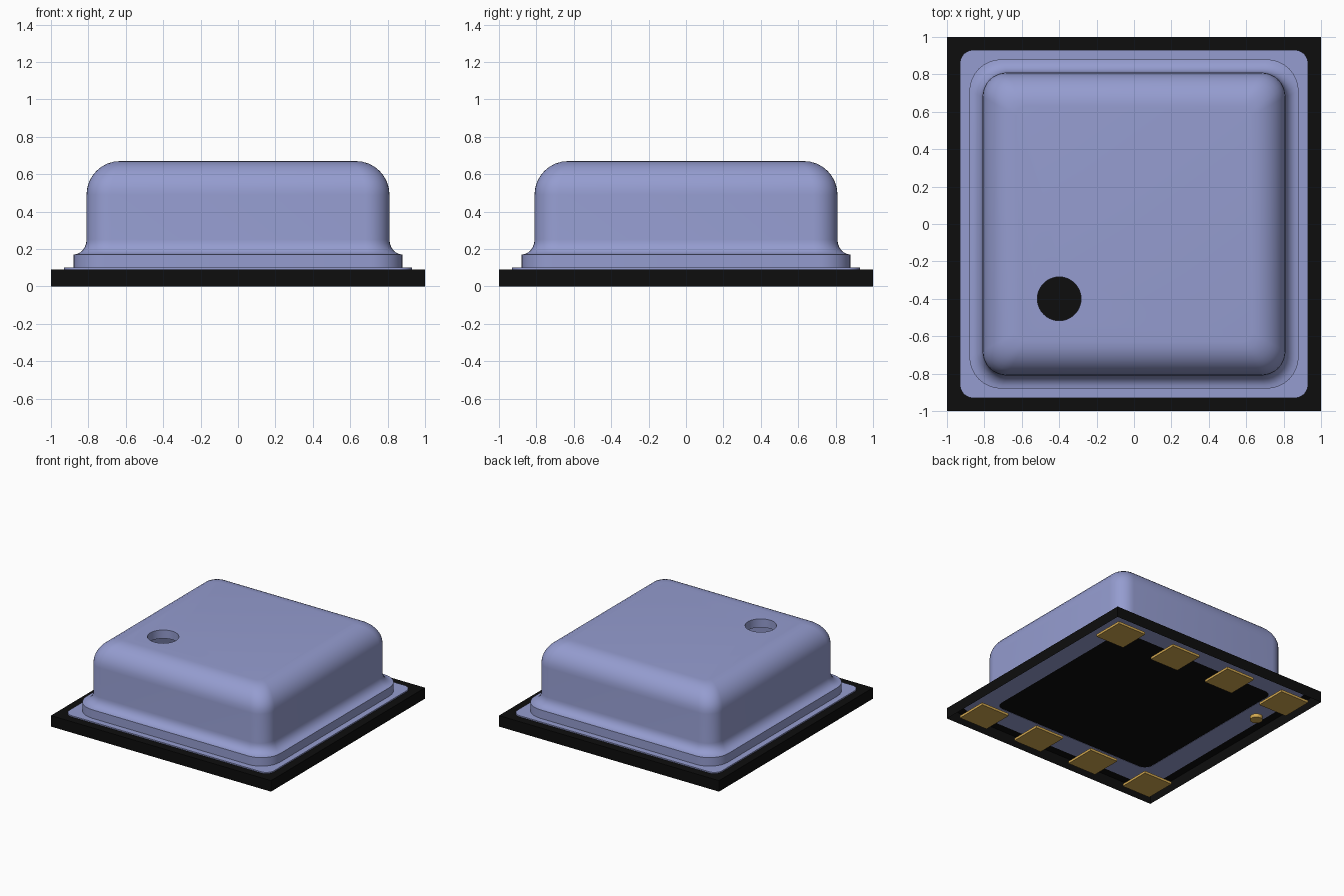
import bpy, bmesh, math
from mathutils import Matrix

cube = bpy.data.objects.get("Cube")
if cube:
    bpy.data.objects.remove(cube, do_unlink=True)


def material(name, rgb):
    m = bpy.data.materials.new(name)
    m.use_nodes = True
    m.diffuse_color = (*rgb, 1)
    m.node_tree.nodes["Principled BSDF"].inputs["Base Color"].default_value = (*rgb, 1)
    return m


BLUE = material("blue grey metal", (0.30, 0.335, 0.63))
BLACK = material("black substrate", (0.004, 0.004, 0.004))
GOLD = material("gold contact", (0.64, 0.39, 0.08))


def make_object(name, bm, mat):
    mesh = bpy.data.meshes.new(name)
    bm.to_mesh(mesh)
    bm.free()
    if mat:
        mesh.materials.append(mat)
    obj = bpy.data.objects.new(name, mesh)
    bpy.context.scene.collection.objects.link(obj)
    return obj


def box(name, x, y, z0, z1, width, mat, open_bottom=False):
    bm = bmesh.new()
    place = Matrix.Translation((x, y, (z0 + z1) / 2)) @ Matrix.Diagonal((width, width, z1 - z0, 1))
    bmesh.ops.create_cube(bm, size=1, matrix=place)
    if open_bottom:
        bm.normal_update()
        bmesh.ops.delete(bm, geom=[f for f in bm.faces if f.normal.z < -0.5], context='FACES')
    return make_object(name, bm, mat)


def cylinder(name, x, y, z0, z1, radius, mat, sides=32):
    bm = bmesh.new()
    bmesh.ops.create_cone(bm, cap_ends=True, segments=sides, radius1=radius, radius2=radius,
                          depth=z1 - z0, matrix=Matrix.Translation((x, y, (z0 + z1) / 2)))
    return make_object(name, bm, mat)


def smooth(obj):
    bpy.ops.object.select_all(action='DESELECT')
    obj.select_set(True)
    bpy.context.view_layer.objects.active = obj
    bpy.ops.object.shade_smooth_by_angle(angle=math.radians(32))


def rounded_square(bm, half, radius, z, steps=8):
    """One closed ring of vertices."""
    ring = []
    for corner in range(4):
        mid = math.pi / 4 + corner * math.pi / 2
        cx = math.copysign(half - radius, math.cos(mid))
        cy = math.copysign(half - radius, math.sin(mid))
        for i in range(steps + 1):
            a = corner * math.pi / 2 + i / steps * math.pi / 2
            ring.append(bm.verts.new((cx + radius * math.cos(a), cy + radius * math.sin(a), z)))
    return ring


def shoulder(radius, r_wall, r_top, steps=8):
    """Rounded upper edge, from the wall to the flat top: (half, corner radius, z)."""
    rows = []
    for i in range(steps + 1):
        a = i / steps * math.pi / 2
        rows.append((0.63 + radius * math.cos(a),
                     r_wall + (r_top - r_wall) * (1 - math.cos(a)),
                     0.49 + radius * math.sin(a)))
    return rows


# Lid: a hollow pressed can, drawn as rings from the inner ceiling round to the outer top
rows = shoulder(0.11, 0.07, 0.03)[::-1]
rows += [(0.74, 0.07, 0.088), (0.93, 0.07, 0.088), (0.93, 0.07, 0.1),
         (0.88, 0.17, 0.1), (0.88, 0.17, 0.17)]
for i in range(1, 7):
    a = i / 6 * math.pi / 2
    rows.append((0.88 - 0.07 * math.sin(a), 0.17 - 0.04 * math.sin(a), 0.25 - 0.08 * math.cos(a)))
rows += shoulder(0.18, 0.13, 0.05)

bm = bmesh.new()
rings = [rounded_square(bm, *row) for row in rows]
for low, high in zip(rings, rings[1:]):
    for i in range(len(low)):
        j = (i + 1) % len(low)
        bm.faces.new((low[i], low[j], high[j], high[i]))
bm.faces.new(rings[0])
bm.faces.new(rings[-1])
bmesh.ops.recalc_face_normals(bm, faces=bm.faces)
lid = make_object("lid", bm, BLUE)

# Vent hole through the lid top
cutter = cylinder("vent_cutter", -0.4, -0.4, 0.5, 0.8, 0.117, BLUE, 40)
cutter.hide_render = True
cut = lid.modifiers.new("vent", 'BOOLEAN')
cut.operation = 'DIFFERENCE'
cut.solver = 'EXACT'
cut.object = cutter
bpy.ops.object.select_all(action='DESELECT')
lid.select_set(True)
bpy.context.view_layer.objects.active = lid
bpy.ops.object.modifier_apply(modifier=cut.name)
bpy.data.objects.remove(cutter, do_unlink=True)
smooth(lid)

# Substrate: a shallow tray open underneath
box("substrate", 0, 0, 0, 0.09, 2, BLACK, open_bottom=True)

# Contact pads in two rows of four
for row, y in (("front", -0.8), ("back", 0.8)):
    for i in range(4):
        box(f"{row}_pad_{i + 1}", -0.8 + i * 1.6 / 3, y, 0, 0.02, 0.26, GOLD)

# Round contact marking the first pad
smooth(cylinder("round_contact", -0.8, 0.48, 0, 0.03, 0.047, GOLD))
